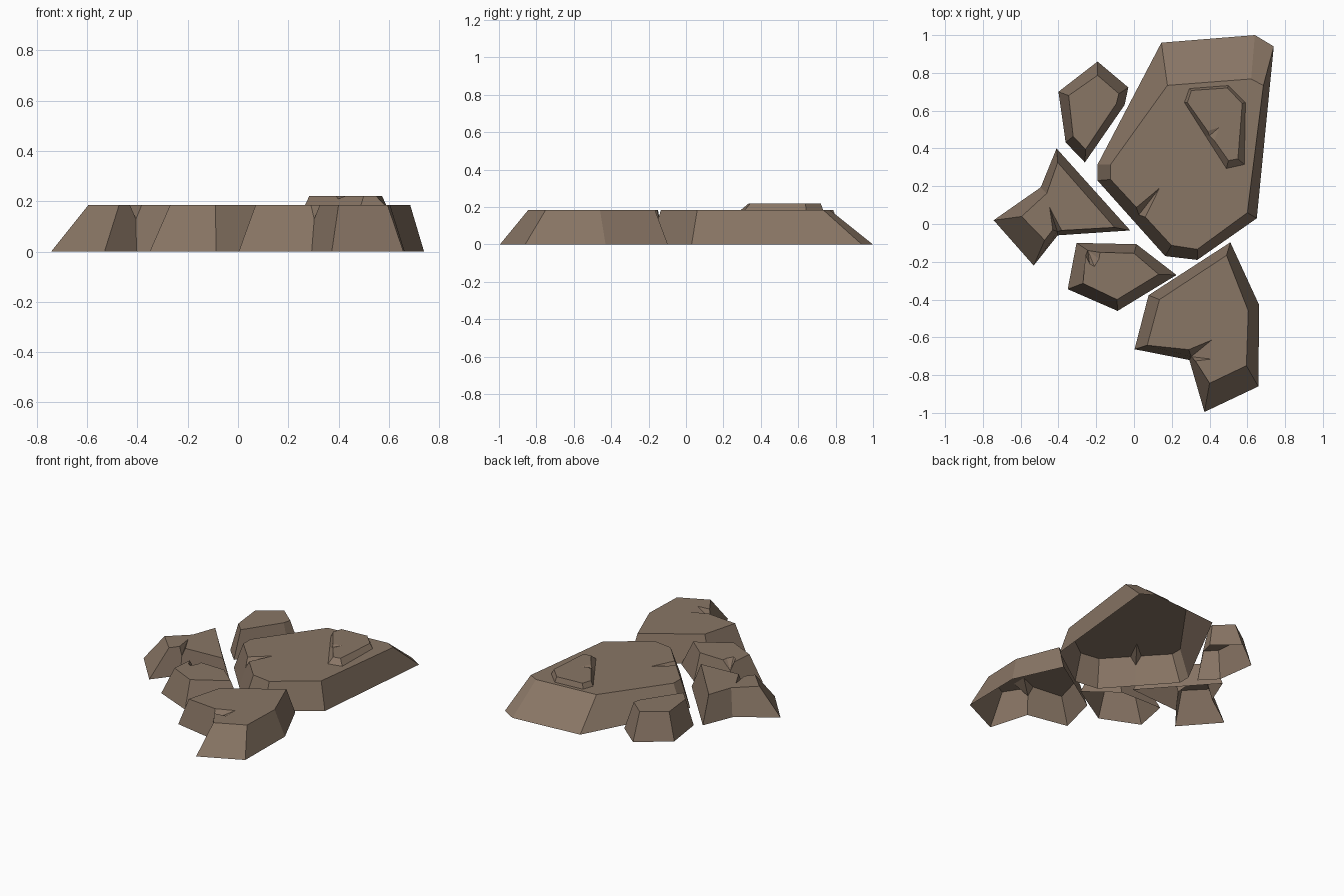
import bpy, bmesh
from mathutils import Vector

stone = bpy.data.materials.new("brown stone")
stone.diffuse_color = (0.25, 0.18, 0.13, 1)


def rock(name, columns, z0=0.0, z1=0.185, depth=0.7):
    """Open-bottomed rock. Each column is (foot, rim, rim, ...), clockwise from above.
    Several rim points over one foot cut a wedge-shaped chip out of the edge."""
    bm = bmesh.new()
    feet, roots, rims = [], [], []
    for foot, *rim in columns:
        f = Vector((*foot, z0))
        tops = [Vector((*p, z1)) for p in rim]
        feet.append(bm.verts.new(f))
        rims.append([bm.verts.new(t) for t in tops])
        # chip root lies part way up the wall, under the mouth of the chip
        mouth = (tops[0] + tops[-1]) / 2
        roots.append([bm.verts.new(f.lerp(mouth, depth))] if len(tops) > 1 else [])
    n = len(columns)
    for i in range(n):
        j = (i + 1) % n
        bm.faces.new([feet[i], *roots[i], rims[i][-1], rims[j][0], *roots[j], feet[j]])
        for a, b in zip(rims[i], rims[i][1:]):
            bm.faces.new([roots[i][0], a, b])
    bm.faces.new([v for rim in rims for v in rim][::-1])
    mesh = bpy.data.meshes.new(name)
    bm.to_mesh(mesh)
    bm.free()
    mesh.materials.append(stone)
    obj = bpy.data.objects.new(name, mesh)
    bpy.context.collection.objects.link(obj)
    return obj


# Largest slab with a crack on its left edge
rock("large_rock", [
    ((0.145, 0.96), (0.177, 0.734)),
    ((0.64, 1.0), (0.62, 0.768)),
    ((0.74, 0.94), (0.685, 0.733)),
    ((0.65, 0.03), (0.60, 0.06)),
    ((0.335, -0.19), (0.335, -0.134)),
    ((0.165, -0.17), (0.198, -0.113)),
    ((0.0, 0.014), (0.06, 0.037), (0.135, 0.19), (0.013, 0.088)),
    ((-0.193, 0.23), (-0.124, 0.236)),
    ((-0.193, 0.315), (-0.124, 0.315)),
])

# Thin raised layer on the large slab
rock("raised_layer", [
    ((0.267, 0.643), (0.283, 0.643)),
    ((0.293, 0.717), (0.304, 0.707)),
    ((0.50, 0.733), (0.494, 0.72)),
    ((0.59, 0.643), (0.573, 0.638)),
    ((0.584, 0.315), (0.55, 0.345)),
    ((0.489, 0.294), (0.50, 0.336)),
    ((0.378, 0.468), (0.425, 0.442), (0.452, 0.512), (0.39, 0.492)),
], 0.185, 0.22)

# Small rock at the back left
rock("back_rock", [
    ((-0.193, 0.86), (-0.193, 0.787)),
    ((-0.03, 0.723), (-0.08, 0.69)),
    ((-0.05, 0.63), (-0.093, 0.638)),
    ((-0.26, 0.326), (-0.256, 0.395)),
    ((-0.362, 0.432), (-0.322, 0.464)),
    ((-0.40, 0.70), (-0.346, 0.68)),
])

# Forked rock on the left, chipped in its inner corner
rock("left_rock", [
    ((-0.41, 0.40), (-0.404, 0.326)),
    ((-0.02, -0.034), (-0.103, -0.018)),
    ((-0.404, -0.06), (-0.383, -0.034), (-0.447, 0.088), (-0.43, -0.03)),
    ((-0.531, -0.22), (-0.473, -0.086)),
    ((-0.743, 0.02), (-0.595, 0.04)),
    ((-0.494, 0.194), (-0.462, 0.162)),
])

# Middle rock with a chipped back corner
rock("middle_rock", [
    ((-0.304, -0.10), (-0.257, -0.165), (-0.235, -0.21), (-0.21, -0.225),
     (-0.185, -0.185), (-0.18, -0.15)),
    ((0.013, -0.107), (0.0, -0.155)),
    ((0.225, -0.27), (0.13, -0.266)),
    ((-0.087, -0.46), (-0.09, -0.40)),
    ((-0.351, -0.345), (-0.27, -0.314)),
])

# Front right rock with a chip in its inner corner
rock("front_rock", [
    ((0.51, -0.097), (0.49, -0.166)),
    ((0.663, -0.43), (0.605, -0.46)),
    ((0.658, -0.86), (0.595, -0.75)),
    ((0.373, -0.995), (0.40, -0.843)),
    ((0.293, -0.72), (0.325, -0.725), (0.41, -0.715), (0.41, -0.615),
     (0.29, -0.665)),
    ((0.003, -0.663), (0.07, -0.642)),
    ((0.077, -0.377), (0.135, -0.40)),
])
